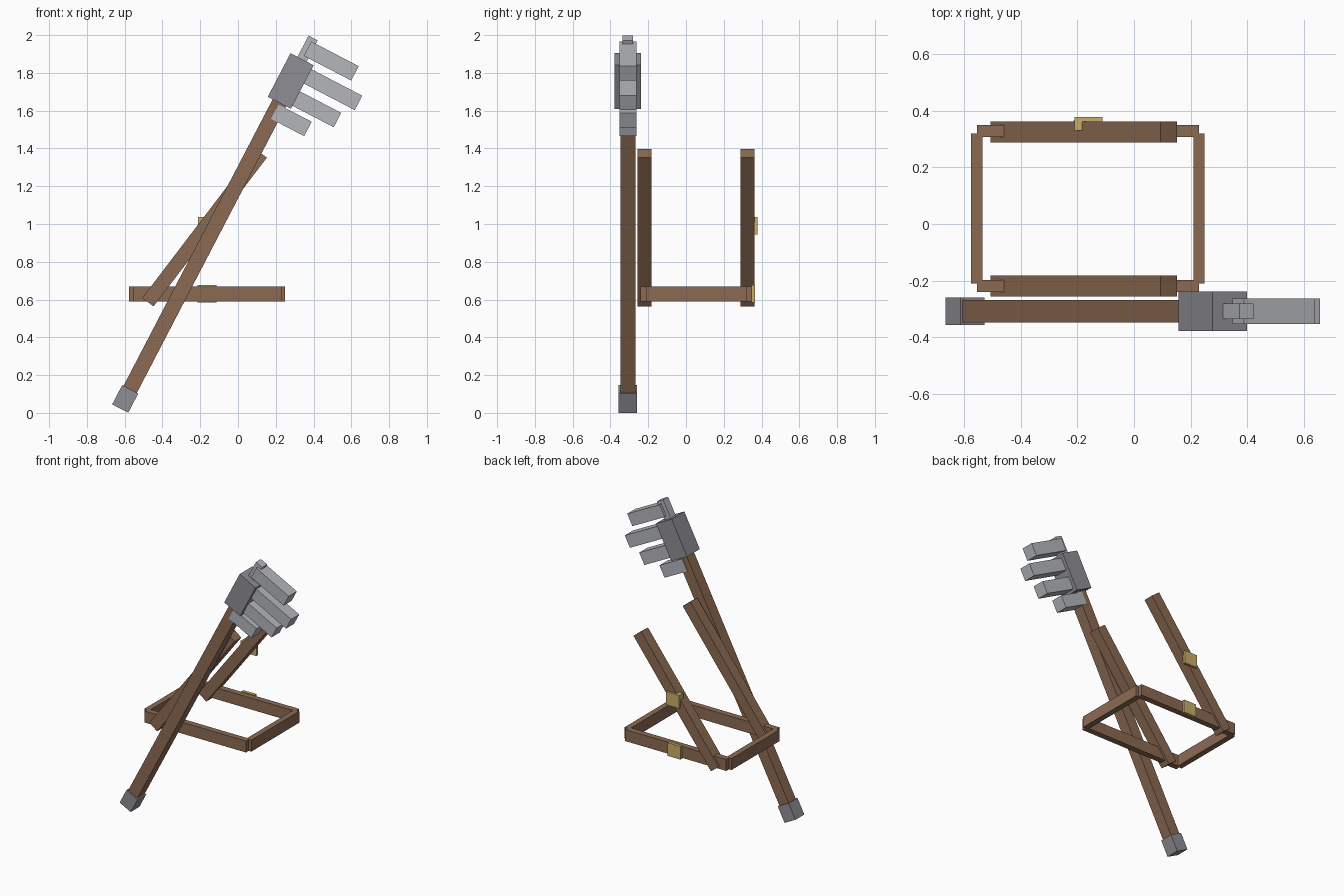
import bpy
from math import radians, sin, cos
from mathutils import Matrix, Vector

default = bpy.data.objects.get("Cube")
if default:
    bpy.data.objects.remove(default, do_unlink=True)


def material(name, rgb):
    m = bpy.data.materials.new(name)
    m.use_nodes = True
    m.diffuse_color = (*rgb, 1)
    m.node_tree.nodes["Principled BSDF"].inputs["Base Color"].default_value = (*rgb, 1)
    return m


WOOD = material("brown wood", (0.26, 0.145, 0.086))
IRON = material("dark iron", (0.27, 0.27, 0.30))
STEEL = material("light steel", (0.46, 0.47, 0.50))
BRASS = material("brass", (0.58, 0.43, 0.14))


def box(name, center, size, mat, tilt=0.0):
    """Box leaning towards +x by the tilt angle."""
    bpy.ops.mesh.primitive_cube_add(size=1)
    ob = bpy.context.object
    ob.name = name
    ob.data.name = name
    ob.data.transform(Matrix.Diagonal((*size, 1)))
    ob.location = center
    ob.rotation_euler = (0, tilt, 0)
    ob.data.materials.append(mat)
    return ob


# Leaning staff: everything is placed along its axis, measured from the head
LEAN = radians(27.5)
HEAD = Vector((0.279, -0.308, 1.757))
SIDE = Vector((cos(LEAN), 0, -sin(LEAN)))
UP = Vector((sin(LEAN), 0, cos(LEAN)))


def staff_part(name, side, up, depth, mat):
    """Box spanning the (from, to) ranges across and along the staff."""
    center = HEAD + SIDE * (sum(side) / 2) + UP * (sum(up) / 2)
    box(name, center, (side[1] - side[0], depth, up[1] - up[0]), mat, LEAN)


staff_part("staff_pole", (-0.04, 0.04), (-1.88, 0), 0.08, WOOD)
staff_part("staff_foot_cap", (-0.048, 0.048), (-1.955, -1.84), 0.097, IRON)
staff_part("staff_head", (-0.069, 0.069), (-0.13, 0.13), 0.14, IRON)
staff_part("head_spike", (-0.027, 0.027), (0.12, 0.257), 0.055, STEEL)

# Four key-like teeth of different lengths
for i, (height, reach) in enumerate([(0.193, 0.283), (0.063, 0.372), (-0.069, 0.315), (-0.183, 0.198)]):
    staff_part(f"head_tooth_{i + 1}", (0, reach), (height - 0.043, height + 0.043), 0.09, STEEL)

# Pair of sloping arms
for name, y in (("front_arm", -0.219), ("back_arm", 0.325)):
    box(name, (-0.177, y, 0.98), (0.075, 0.075, 0.99), WOOD, radians(37.3))

# Horizontal frame
for name, y in (("front_rail", -0.219), ("back_rail", 0.328)):
    box(name, (-0.163, y, 0.63), (0.785, 0.042, 0.08), WOOD)
for name, x in (("right_rail", -0.556), ("left_rail", 0.23)):
    box(name, (x, 0.055, 0.63), (0.04, 0.53, 0.08), WOOD)

# Brass clips on the back
box("upper_clip_plate", (-0.161, 0.369, 0.99), (0.1, 0.017, 0.092), BRASS)
box("upper_clip_hook", (-0.197, 0.347, 0.99), (0.028, 0.034, 0.092), BRASS)
box("lower_clip_plate", (-0.164, 0.355, 0.63), (0.1, 0.022, 0.092), BRASS)
